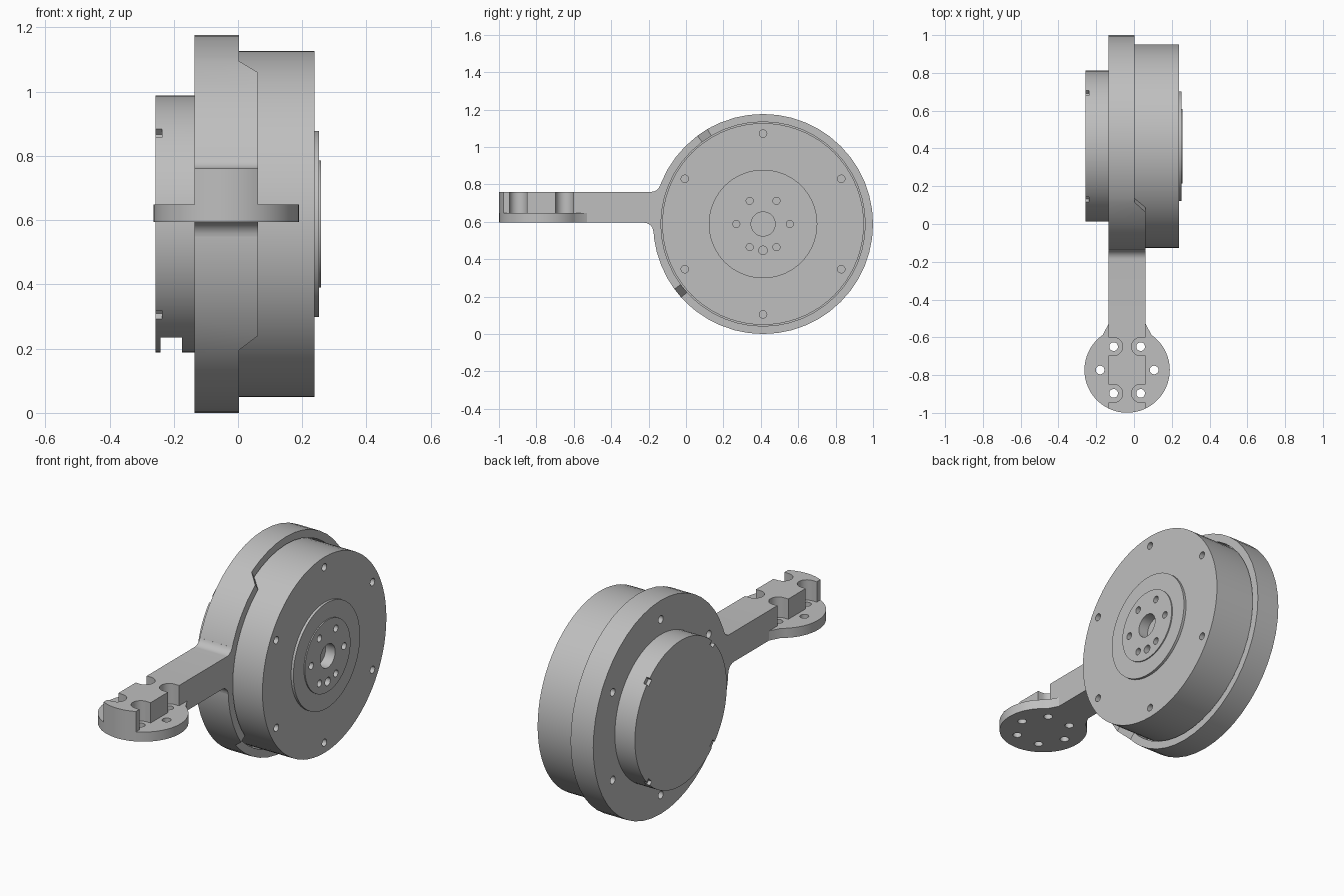
import bpy, bmesh
from math import sin, cos, pi, radians, sqrt, atan2

cube = bpy.data.objects.get("Cube")
if cube:
    bpy.data.objects.remove(cube, do_unlink=True)

grey = bpy.data.materials.new("machined grey")
grey.use_nodes = True
COLOUR = (0.52, 0.52, 0.52, 1)
grey.diffuse_color = COLOUR
grey.node_tree.nodes["Principled BSDF"].inputs["Base Color"].default_value = COLOUR

CY, CZ, RING = 0.412, 0.588, 0.588     # motor axis and bracket radius
PX, PY, PR = -0.0365, -0.773, 0.226    # mounting pad centre and radius
ARM = 0.0985                           # half width of the arm


def finish(name, bm):
    bmesh.ops.recalc_face_normals(bm, faces=bm.faces[:])
    mesh = bpy.data.meshes.new(name)
    bm.to_mesh(mesh)
    bm.free()
    mesh.materials.append(grey)
    obj = bpy.data.objects.new(name, mesh)
    bpy.context.collection.objects.link(obj)
    return obj


def prism(name, outline, axis, lo, hi):
    """Extrude a yz outline along x, or an xy outline along z."""
    bm = bmesh.new()
    place = (lambda a, b, h: (h, a, b)) if axis == "x" else (lambda a, b, h: (a, b, h))
    low = [bm.verts.new(place(a, b, lo)) for a, b in outline]
    high = [bm.verts.new(place(a, b, hi)) for a, b in outline]
    bm.faces.new(low)
    bm.faces.new(high)
    for i in range(len(low)):
        j = (i + 1) % len(low)
        bm.faces.new((low[i], low[j], high[j], high[i]))
    return finish(name, bm)


def arc(a, b, r, start=0, end=360, n=24):
    return [(a + r * cos(radians(start + (end - start) * i / n)),
             b + r * sin(radians(start + (end - start) * i / n))) for i in range(n + 1)]


def circle(a, b, r, n=48):
    return arc(a, b, r, n=n)[:-1]


def disc(name, r, lo, hi, n=72):
    return prism(name, circle(CY, CZ, r, n), "x", lo, hi)


def polar(a, b, r, count, first=0):
    return [(a + r * cos(radians(first) + 2 * pi * i / count),
             b + r * sin(radians(first) + 2 * pi * i / count)) for i in range(count)]


def cut(obj, cutters):
    for c in cutters:
        c.hide_render = True
        m = obj.modifiers.new("cut", "BOOLEAN")
        m.operation, m.solver, m.object = "DIFFERENCE", "EXACT", c
    bpy.context.view_layer.update()
    deps = bpy.context.evaluated_depsgraph_get()
    mesh = bpy.data.meshes.new_from_object(obj.evaluated_get(deps))
    obj.modifiers.clear()
    obj.data = mesh
    for c in cutters:
        bpy.data.objects.remove(c, do_unlink=True)


def drill(obj, centres, r, axis, lo, hi):
    cut(obj, [prism("drill", circle(a, b, r, 20), axis, lo, hi) for a, b in centres])


# Bracket cup: swept wall and floor, with a taller wall on the arm side
def wall_top(angle):
    if 126.6 <= angle <= 216.3:
        return 0.062
    return 0.003


angles = sorted({i * 7.5 for i in range(48)} - {127.5, 120.0, 217.5, 225.0}
                | {118.0, 120.4, 126.6, 216.3, 221.9, 227.0})
bm = bmesh.new()
rows = []
for a in angles:
    section = [(0.3, -0.135), (RING, -0.135), (RING, wall_top(a)),
               (0.546, wall_top(a)), (0.546, -0.06), (0.3, -0.06)]
    rows.append([bm.verts.new((x, CY + r * cos(radians(a)), CZ + r * sin(radians(a))))
                 for r, x in section])
for i, row in enumerate(rows):
    nxt = rows[(i + 1) % len(rows)]
    for k in range(len(row)):
        m = (k + 1) % len(row)
        bm.faces.new((row[k], row[m], nxt[m], nxt[k]))
bracket = finish("bracket_ring", bm)
drill(bracket, polar(CY, CZ, 0.483, 6, 30), 0.021, "x", -0.2, -0.08)

# Arm with fillets blending into the ring
BOTTOM, TOP, FILLET, BACK = 0.595, 0.76, 0.05, -0.53


def fillet(z, side):
    cz = z + side * FILLET
    cy = CY - sqrt((RING + FILLET) ** 2 - (cz - CZ) ** 2)
    toward = atan2(CZ - cz, CY - cy) * 180 / pi
    return arc(cy, cz, FILLET, -90 * side, toward, 8)


upper, lower = fillet(TOP, 1), fillet(BOTTOM, -1)
a0, a1 = [atan2(p[1] - CZ, p[0] - CY) * 180 / pi % 360 for p in (upper[-1], lower[-1])]
inner = arc(CY, CZ, 0.565, a0, a1, 8)
prism("arm", [(BACK, TOP)] + upper + inner + lower[::-1] + [(BACK, BOTTOM)],
      "x", PX - ARM, PX + ARM)

# Round mounting pad with six bolt holes
pad = prism("mounting_pad", arc(PX, PY, PR, 125, 415, 48)
            + [(PX + ARM, BACK), (PX - ARM, BACK)], "z", BOTTOM, 0.648)
bolts = polar(PX, PY, 0.143, 6)
drill(pad, bolts, 0.023, "z", 0.5, 0.7)

# Raised end of the arm, relieved around four of the bolts
edge = 90 - atan2(ARM, sqrt(PR ** 2 - ARM ** 2)) * 180 / pi
tip = prism("arm_tip", arc(PX, PY, PR, 180 + edge, 360 - edge, 14)
            + [(PX + ARM, BACK), (PX - ARM, BACK)], "z", 0.648, TOP)
reliefs = []
for x, y in bolts:
    if abs(y - PY) > 0.05:
        s = 1 if x > PX else -1
        start = 90 if s > 0 else -90
        u_shape = arc(x, y, 0.048, start, start + 180, 16)
        out = x + s * 0.1
        u_shape += [(out, u_shape[-1][1]), (out, u_shape[0][1])]
        reliefs.append(prism("relief", u_shape, "z", 0.6, 0.8))
cut(tip, reliefs)

# Motor body and stepped output flange
body = disc("motor_body", 0.539, -0.06, 0.238)
drill(body, polar(CY, CZ, 0.483, 6, 30), 0.02, "x", 0.19, 0.3)
flange = disc("output_flange", 0.29, 0.23, 0.252)
hub = disc("output_hub", 0.198, 0.22, 0.258)
for part in (body, flange, hub):
    drill(part, polar(CY, CZ, 0.143, 6), 0.019, "x", 0.2, 0.3)
    drill(part, [(CY, CZ - 0.141)], 0.023, "x", 0.2, 0.3)
    drill(part, [(CY, CZ)], 0.065, "x", 0.2, 0.3)

# Rear cover with a cable slot below and four latch notches
cover = disc("rear_cover", 0.4, -0.257, -0.13)
slot = prism("slot", [(CY - 0.4, 0.1), (CY + 0.4, 0.1), (CY + 0.4, 0.235), (CY - 0.4, 0.235)],
             "x", -0.242, -0.175)
notches = [prism("notch", circle(y, z, 0.026, 4), "x", -0.3, -0.237)
           for y, z in polar(CY, CZ, 0.395, 4, 45)]
cut(cover, [slot] + notches)

# Smooth round walls, sharp edges kept
bpy.ops.object.select_all(action="DESELECT")
for obj in bpy.context.collection.objects:
    if obj.type == "MESH" and obj.data.materials and obj.data.materials[0] == grey:
        obj.select_set(True)
        bpy.context.view_layer.objects.active = obj
bpy.ops.object.shade_smooth_by_angle(angle=radians(25))
